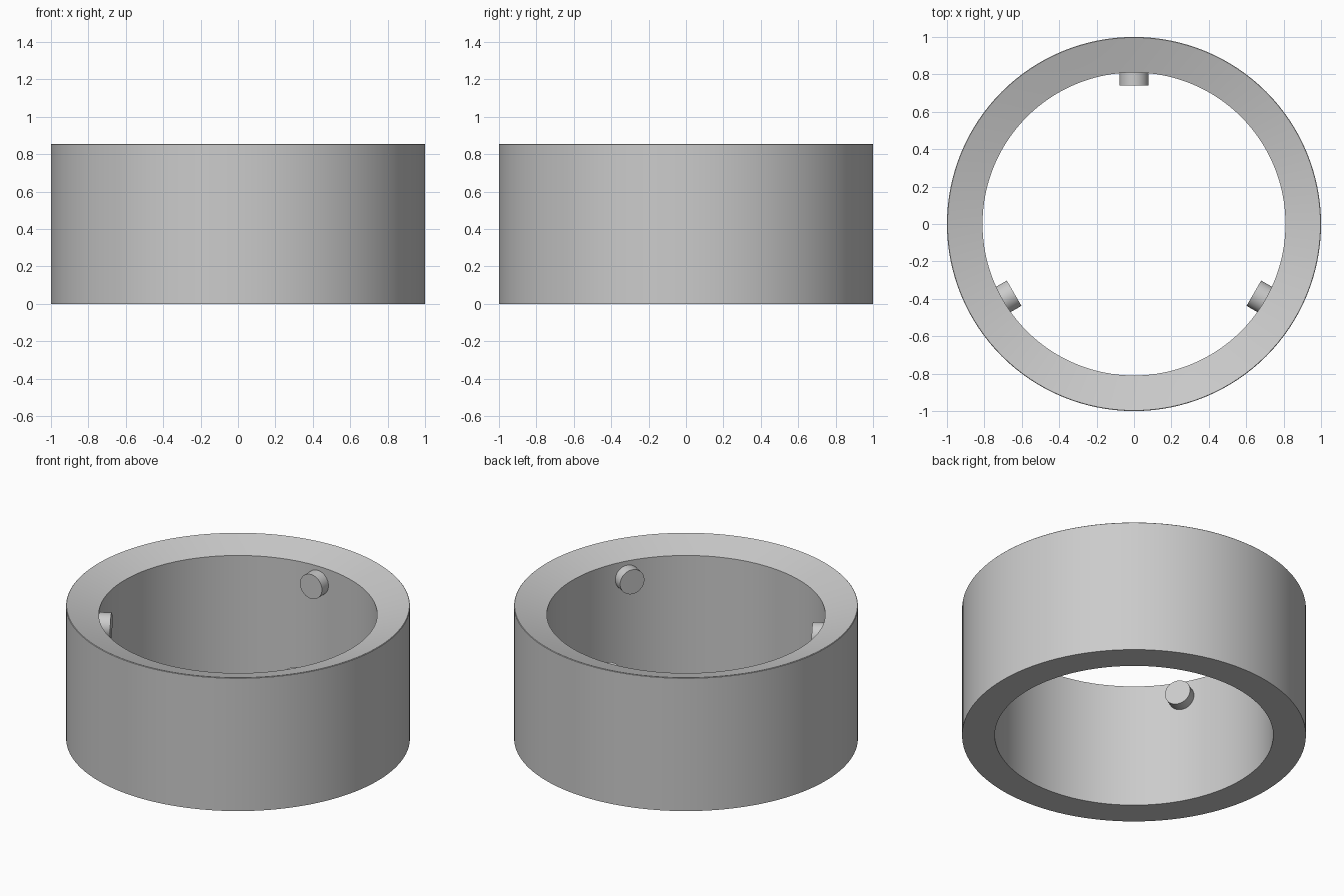
import bpy
import bmesh
import math
from mathutils import Matrix, Vector

cube = bpy.data.objects.get("Cube")
if cube:
    bpy.data.objects.remove(cube, do_unlink=True)

grey = bpy.data.materials.new("plain grey")
grey.use_nodes = True
colour = (0.6, 0.6, 0.6, 1)
grey.diffuse_color = colour
grey.node_tree.nodes["Principled BSDF"].inputs["Base Color"].default_value = colour

SEGMENTS = 128
INNER = 0.81


def finish(bm, name):
    bmesh.ops.recalc_face_normals(bm, faces=bm.faces)
    mesh = bpy.data.meshes.new(name)
    bm.to_mesh(mesh)
    bm.free()
    mesh.materials.append(grey)
    obj = bpy.data.objects.new(name, mesh)
    bpy.context.collection.objects.link(obj)
    bpy.ops.object.select_all(action="DESELECT")
    obj.select_set(True)
    bpy.context.view_layer.objects.active = obj
    bpy.ops.object.shade_smooth_by_angle(angle=math.radians(30))
    return obj


# Ring: closed wall profile with an inward sloping top, spun about z
profile = [(INNER, 0), (1, 0), (1, 0.852), (0.997, 0.855), (0.985, 0.851), (INNER, 0.797)]
bm = bmesh.new()
verts = [bm.verts.new((r, 0, z)) for r, z in profile]
edges = [bm.edges.new((v, verts[(i + 1) % len(verts)])) for i, v in enumerate(verts)]
bmesh.ops.spin(bm, geom=verts + edges, cent=(0, 0, 0), axis=(0, 0, 1),
               angle=math.tau, steps=SEGMENTS, use_duplicate=False)
bmesh.ops.remove_doubles(bm, verts=bm.verts, dist=0.0005)
finish(bm, "ring_wall")

# Pegs: three short round pins pointing at the axis, rooted in the wall
PEG_TIP, PEG_ROOT = 0.74, 0.86
for name, degrees in (("back_peg", 90), ("right_peg", 210), ("left_peg", 330)):
    turn = Matrix.Rotation(math.radians(degrees), 4, "Z")
    place = turn @ Matrix.Translation(Vector(((PEG_TIP + PEG_ROOT) / 2, 0, 0.692)))
    bm = bmesh.new()
    bmesh.ops.create_cone(bm, cap_ends=True, segments=48, radius1=0.078, radius2=0.078,
                          depth=PEG_ROOT - PEG_TIP,
                          matrix=place @ Matrix.Rotation(math.pi / 2, 4, "Y"))
    finish(bm, name)
